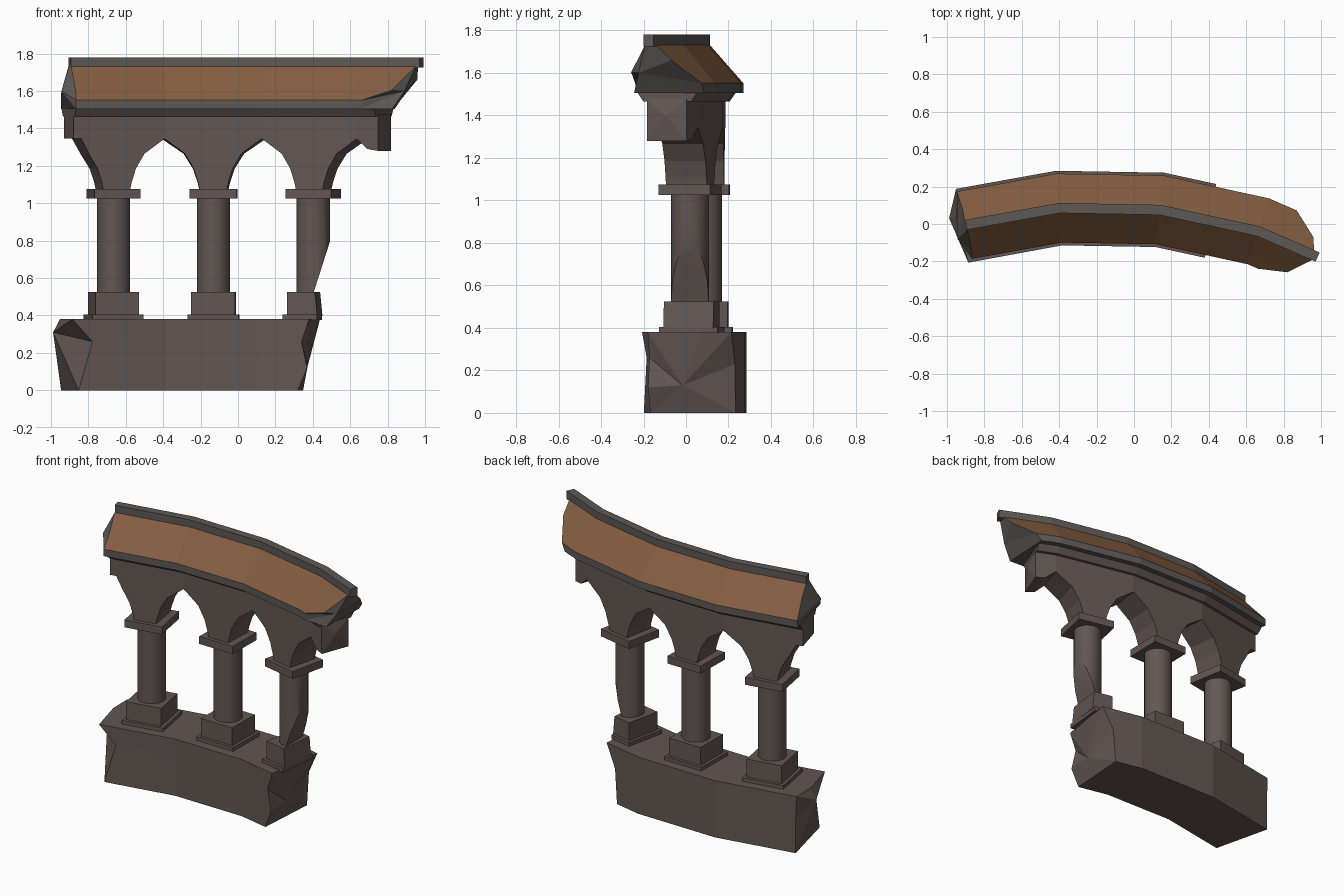
import bpy, bmesh, math
from mathutils import Matrix, Vector

if "Cube" in bpy.data.objects:
    bpy.data.objects.remove(bpy.data.objects["Cube"])

R, CX, CY = 2.75, -0.18, -2.656          # arc radius and centre in plan
STEP, A0 = math.radians(11.25), math.radians(-15.85)


def material(name, col):
    m = bpy.data.materials.new(name)
    m.diffuse_color = (*col, 1)
    m.use_nodes = True
    m.node_tree.nodes["Principled BSDF"].inputs["Base Color"].default_value = m.diffuse_color
    return m


STONE = material("brown stone", (0.122, 0.094, 0.086))
TRIM = material("grey trim", (0.108, 0.098, 0.093))
ROOF = material("terracotta roof", (0.235, 0.112, 0.053))


def P(u, n, z):
    """Point on the faceted arc: u = bay number, n = outward offset."""
    i = math.floor(u)
    a, b = (Vector((CX + (R + n) * math.sin(A0 + STEP * k),
                    CY + (R + n) * math.cos(A0 + STEP * k), z)) for k in (i, i + 1))
    return a.lerp(b, u - i)


def finish(bm, name, mats):
    me = bpy.data.meshes.new(name)
    bm.to_mesh(me)
    bm.free()
    ob = bpy.data.objects.new(name, me)
    bpy.context.collection.objects.link(ob)
    for m in mats:
        me.materials.append(m)
    return ob


def loft(name, loops, mats, start=None, end=None, slope_mat=False):
    """Skin closed loops; ends are flat, or fanned to a rough broken point."""
    bm = bmesh.new()
    rows = [[bm.verts.new(p) for p in loop] for loop in loops]
    k = len(rows[0])
    sides = [bm.faces.new((a[i], a[(i + 1) % k], b[(i + 1) % k], b[i]))
             for a, b in zip(rows, rows[1:]) for i in range(k)]
    for row, tip in ((rows[0], start), (rows[-1], end)):
        if tip:
            c = bm.verts.new(P(*tip))
            for i in range(k):
                bm.faces.new((row[i], row[(i + 1) % k], c))
        else:
            bm.faces.new(row)
    bmesh.ops.recalc_face_normals(bm, faces=bm.faces[:])
    if slope_mat:                         # tiles lie on the sloping sides
        for f in sides:
            if 0.3 < f.normal.z < 0.97:
                f.material_index = 1
    return finish(bm, name, mats)


def sweep(name, rails, inner, mats, **kw):
    """rails: (n, z, u_start, u_end) for each corner of the section."""
    loops = [[P(s, n, z) for n, z, s, e in rails]]
    loops += [[P(u, n, z) for n, z, s, e in rails] for u in inner]
    loops.append([P(e, n, z) for n, z, s, e in rails])
    return loft(name, loops, mats, **kw)


# Base wall with broken ends
sweep("base_wall", [
    (-0.20, 0.00, 0.05, 2.42), (-0.20, 0.12, 0.12, 2.52), (-0.20, 0.26, 0.20, 2.46),
    (-0.20, 0.38, -0.02, 2.54), (0.05, 0.38, -0.01, 2.52), (0.20, 0.38, 0.06, 2.49),
    (0.20, 0.23, 0.07, 2.36), (0.20, 0.00, 0.07, 2.33)],
    (1, 2), [STONE], start=(-0.08, 0.06, 0.31), end=(2.46, -0.04, 0.13))

# Arcade wall: pointed arches given by the underside height along the arc
half = [(0.139, 1.07), (0.155, 1.11), (0.2, 1.185), (0.29, 1.265)]
under = [(0.05, 1.345), (0.13, 1.345)]
for bay in range(3):
    c = bay + 0.5
    under += [(c - s, z) for s, z in reversed(half)]
    under += [(c + s, z) for s, z in half] + [(bay + 1, 1.345)]
under += [(3.12, 1.29), (3.24, 1.28)]
loft("arcade_wall", [[P(u, -0.1, z), P(u, -0.1, 1.475), P(u, 0.1, 1.475), P(u, 0.1, z)]
                     for u, z in under], [STONE], end=(3.27, 0.0, 1.4))

# Cornice under the roof
sweep("cornice", [(n, z, 0.05, 3.23) for n, z in
                  ((-0.12, 1.465), (-0.15, 1.507), (0.15, 1.507), (0.12, 1.465))],
      (1, 2, 3), [STONE])

# Roof with grey eaves, tiled slopes and broken ends
sweep("roof", [
    (-0.125, 1.505, 0.03, 3.42), (-0.185, 1.505, 0.03, 3.10), (-0.185, 1.552, 0.03, 3.12),
    (-0.140, 1.603, 0.05, 3.42), (-0.027, 1.732, 0.06, 3.60), (0.027, 1.732, 0.06, 3.58),
    (0.09, 1.66, 0.07, 3.52), (0.185, 1.552, 0.06, 3.28), (0.185, 1.505, 0.06, 3.22)],
    (1, 2, 3), [TRIM, ROOF], start=(-0.06, -0.06, 1.60), end=(3.52, -0.08, 1.60),
    slope_mat=True)

# Ridge cap
sweep("ridge_cap", [(n, z, 0.06, 3.64) for n, z in
                    ((-0.027, 1.725), (-0.027, 1.78), (0.027, 1.78), (0.027, 1.725))],
      (1, 2, 3), [TRIM])


def break_off(bm, co, no):
    """Slice away the damaged side and close the cut."""
    res = bmesh.ops.bisect_plane(bm, geom=bm.verts[:] + bm.edges[:] + bm.faces[:],
                                 plane_co=co, plane_no=no, clear_outer=True)
    edges = [e for e in res["geom_cut"] if isinstance(e, bmesh.types.BMEdge)]
    bmesh.ops.contextual_create(bm, geom=edges)


def block(name, u, w, z0, z1, cut=None):
    bm = bmesh.new()
    turn = Matrix.Rotation(-(A0 + STEP * u), 4, 'Z')
    bmesh.ops.create_cube(bm, size=1, matrix=Matrix.Translation(P(u, 0, (z0 + z1) / 2))
                          @ turn @ Matrix.Diagonal((w, w, z1 - z0, 1)))
    if cut:
        break_off(bm, *cut)
    finish(bm, name, [STONE])


# Columns; the right-hand one is damaged near its foot
for name, u in (("left", 0.5), ("middle", 1.5), ("right", 2.5)):
    hurt = name == "right"
    block(name + "_plinth_slab", u, 0.275, 0.375, 0.405,
          ((0.435, 0, 0.4), (1, -0.1, 0)) if hurt else None)
    block(name + "_plinth", u, 0.235, 0.40, 0.525,
          ((0.43, 0, 0.46), (1, -0.12, 0.1)) if hurt else None)
    block(name + "_capital", u, 0.25, 1.025, 1.075)
    bm = bmesh.new()
    bmesh.ops.create_cone(bm, cap_ends=True, segments=16, radius1=0.089, radius2=0.089,
                          depth=0.52, matrix=Matrix.Translation(P(u, 0, 0.775)))
    if hurt:
        break_off(bm, (0.405, 0, 0.525), (1, 0, -0.32))
    col = finish(bm, name + "_column", [STONE])
    bpy.context.view_layer.objects.active = col
    col.select_set(True)
    bpy.ops.object.shade_smooth_by_angle(angle=math.radians(35))
    col.select_set(False)
